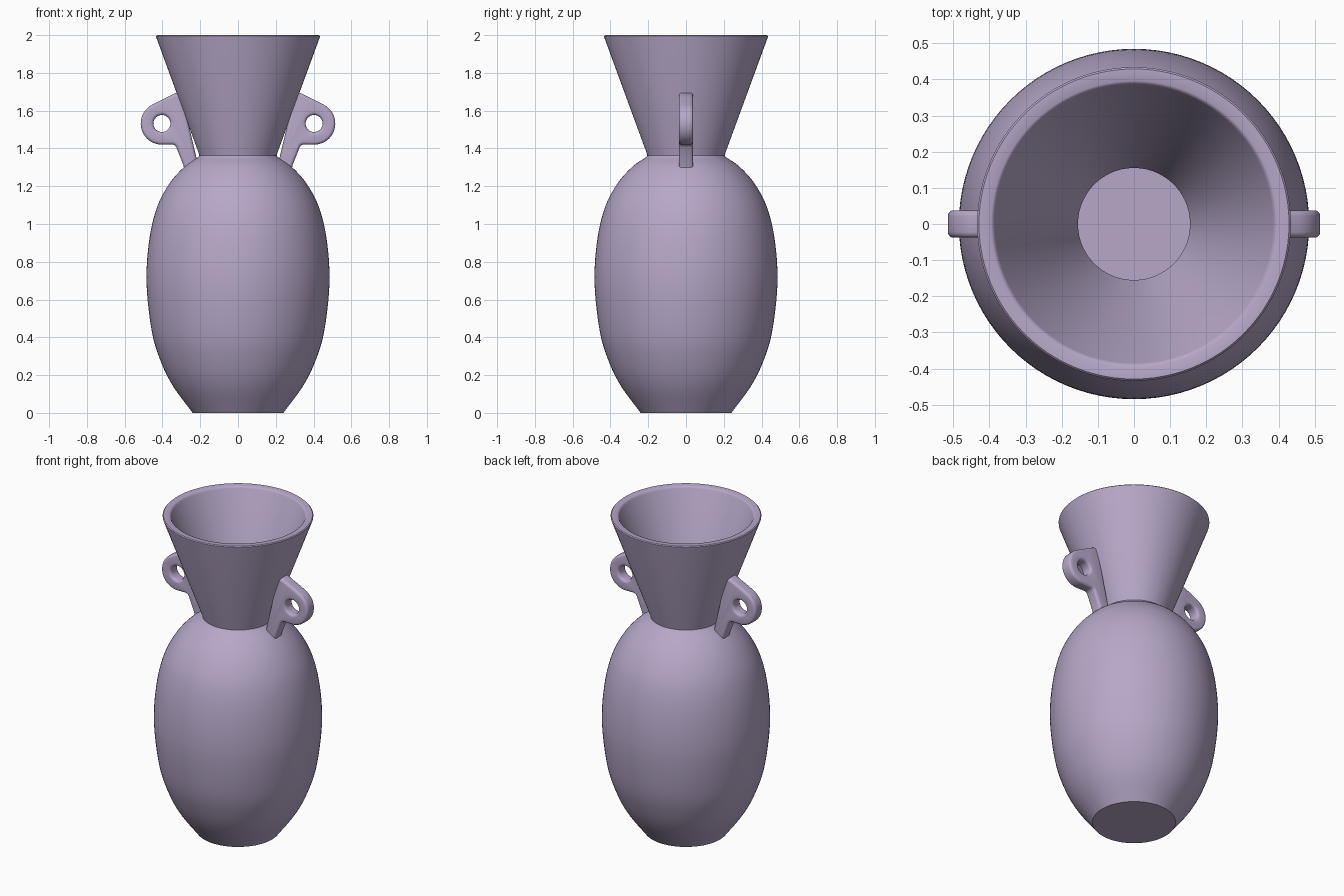
import bpy, bmesh, math
from mathutils import Vector

cube = bpy.data.objects.get("Cube")
if cube:
    bpy.data.objects.remove(cube, do_unlink=True)

COLOUR = (0.47, 0.39, 0.58, 1.0)
clay = bpy.data.materials.new("lilac_clay")
clay.use_nodes = True
clay.diffuse_color = COLOUR
clay.node_tree.nodes["Principled BSDF"].inputs["Base Color"].default_value = COLOUR
clay.node_tree.nodes["Principled BSDF"].inputs["Roughness"].default_value = 0.6


def smooth_path(pts, steps=6):
    """Catmull-Rom curve through the points."""
    p = [Vector(q) for q in pts]
    p = [2 * p[0] - p[1]] + p + [2 * p[-1] - p[-2]]
    out = []
    for i in range(1, len(p) - 2):
        a, b, c, d = p[i - 1:i + 3]
        for s in range(steps):
            t = s / steps
            out.append(0.5 * (2 * b + (c - a) * t + (2 * a - 5 * b + 4 * c - d) * t * t
                              + (3 * b - a - 3 * c + d) * t ** 3))
    return out + [p[-2]]


def select_only(obj):
    bpy.ops.object.select_all(action='DESELECT')
    obj.select_set(True)
    bpy.context.view_layer.objects.active = obj


def lathe(name, profile, segments=96):
    """Revolve (radius, height) points round z; ends at radius 0 become poles."""
    bm = bmesh.new()
    rings = []
    for r, z in profile:
        if r < 1e-5:
            rings.append([bm.verts.new((0, 0, z))] * segments)
        else:
            rings.append([bm.verts.new((r * math.cos(2 * math.pi * k / segments),
                                        r * math.sin(2 * math.pi * k / segments), z))
                          for k in range(segments)])
    for lo, hi in zip(rings, rings[1:]):
        for k in range(segments):
            n = (k + 1) % segments
            quad = list(dict.fromkeys((lo[k], lo[n], hi[n], hi[k])))
            bm.faces.new(quad)
    bmesh.ops.recalc_face_normals(bm, faces=bm.faces)
    mesh = bpy.data.meshes.new(name)
    bm.to_mesh(mesh)
    bm.free()
    obj = bpy.data.objects.new(name, mesh)
    bpy.context.collection.objects.link(obj)
    mesh.materials.append(clay)
    select_only(obj)
    bpy.ops.object.shade_smooth_by_angle(angle=math.radians(35))
    return obj


# Hollow vase: outer belly, flared neck, rim, then back down the inside
outer = smooth_path([(0.24, 0), (0.343, 0.14), (0.408, 0.27), (0.456, 0.43), (0.484, 0.68),
                     (0.472, 0.90), (0.432, 1.08), (0.366, 1.21), (0.285, 1.302), (0.21, 1.355)])
neck = [(0.205, 1.362), (0.207, 1.372), (0.433, 1.988), (0.434, 1.995), (0.429, 2.0)]
lip = [(0.396, 2.0), (0.390, 1.997), (0.385, 1.988)]
inner = smooth_path([(0.155, 1.355), (0.25, 1.27), (0.325, 1.18), (0.387, 1.05), (0.426, 0.88),
                     (0.436, 0.68), (0.410, 0.44), (0.362, 0.28), (0.30, 0.16), (0.21, 0.05)])
lathe("vase_body", [(0, 0)] + [tuple(p) for p in outer] + neck + lip
      + [tuple(p) for p in inner] + [(0, 0.05)])


# Pierced lug handles, outlined in x-z and thickened with a rounded edge
def arc(cx, cz, r, start, end, n):
    return [(cx + r * math.cos(math.radians(start + (end - start) * i / n)),
             cz + r * math.sin(math.radians(start + (end - start) * i / n)))
            for i in range(n + 1)]


EDGE = 0.016
HALF = 0.038
lug = ([(0.215, 1.33), (0.25, 1.275), (0.283, 1.285), (0.29, 1.315), (0.326, 1.405), (0.333, 1.416),
        (0.345, 1.421)]
       + arc(0.403, 1.532, 0.112, -90, 62, 24)
       + [(0.415, 1.652), (0.375, 1.671), (0.33, 1.694), (0.30, 1.69)])
hole = arc(0.403, 1.532, 0.045, 360, 11.25, 31)


def handle(name, side):
    curve = bpy.data.curves.new(name, 'CURVE')
    curve.dimensions = '2D'
    curve.fill_mode = 'BOTH'
    curve.extrude = HALF - EDGE
    curve.bevel_depth = EDGE
    curve.bevel_resolution = 3
    curve.offset = -EDGE
    for pts in (lug, hole):
        spline = curve.splines.new('POLY')
        spline.points.add(len(pts) - 1)
        for point, (x, z) in zip(spline.points, pts):
            point.co = (x, z, 0, 1)
        spline.use_cyclic_u = True
    obj = bpy.data.objects.new(name, curve)
    bpy.context.collection.objects.link(obj)
    curve.materials.append(clay)
    obj.rotation_euler = (math.pi / 2, 0, 0 if side > 0 else math.pi)
    select_only(obj)
    bpy.ops.object.convert(target='MESH')
    obj = bpy.context.object
    bpy.ops.object.transform_apply(location=False, rotation=True, scale=False)
    bm = bmesh.new()
    bm.from_mesh(obj.data)
    bmesh.ops.remove_doubles(bm, verts=bm.verts, dist=0.0002)
    bmesh.ops.recalc_face_normals(bm, faces=bm.faces)
    bm.to_mesh(obj.data)
    bm.free()
    bpy.ops.object.shade_smooth_by_angle(angle=math.radians(35))


handle("left_handle", 1)
handle("right_handle", -1)
